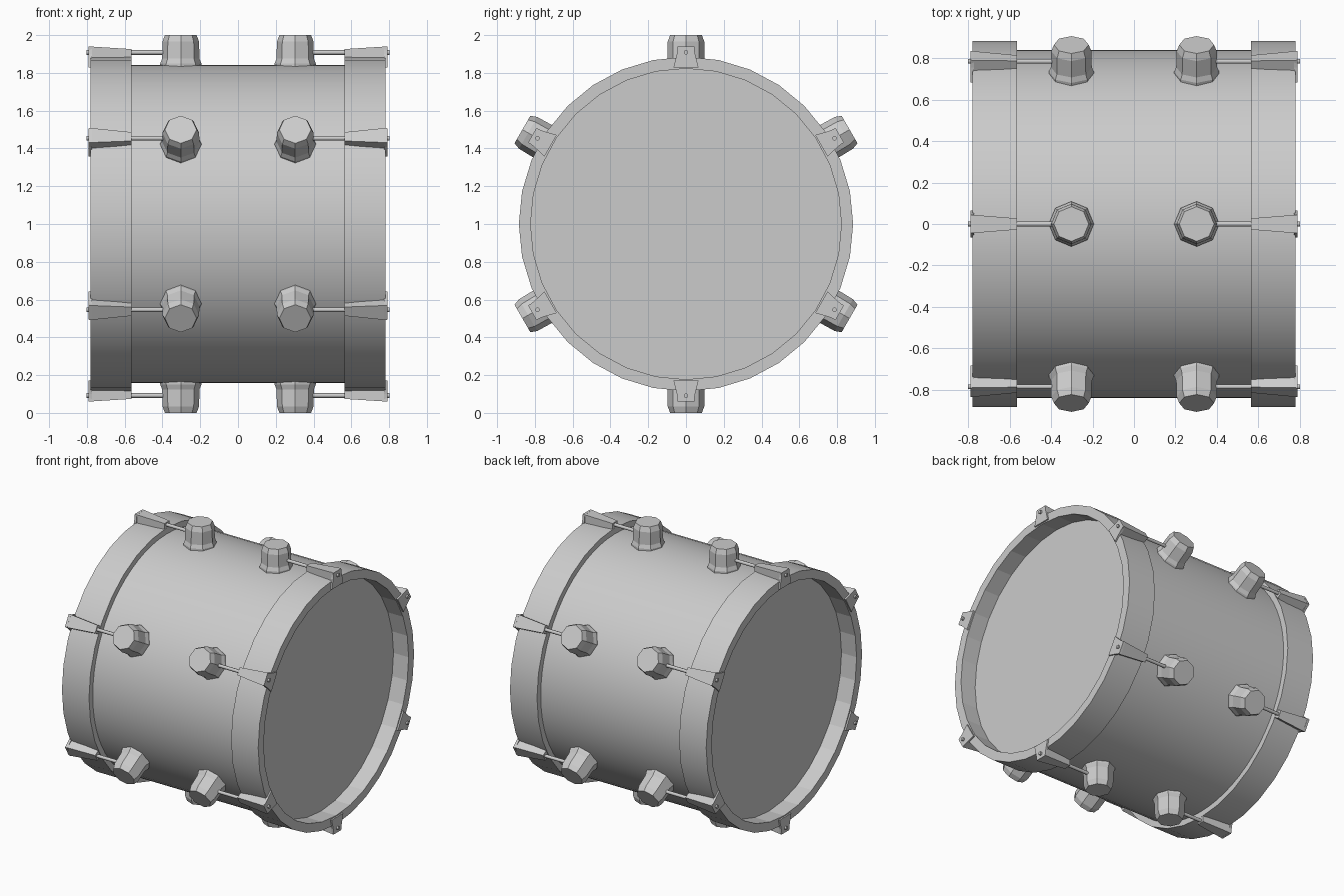
import bpy, bmesh
from math import radians, cos, sin, tau
from mathutils import Matrix

if "Cube" in bpy.data.objects:
    bpy.data.objects.remove(bpy.data.objects["Cube"])

CENTRE = Matrix.Translation((0, 0, 1))
ALONG_X = CENTRE @ Matrix.Rotation(radians(90), 4, 'Y')   # local z -> drum axis


def finish(name, bm, matrix, smooth_above=None):
    """Store a mesh; side faces lying beyond a given radius get smooth shading."""
    bmesh.ops.recalc_face_normals(bm, faces=bm.faces)
    if smooth_above is not None:
        for f in bm.faces:
            f.smooth = (abs(f.normal.z) < 0.5 and
                        all(v.co.xy.length > smooth_above for v in f.verts))
    bm.transform(matrix)
    bmesh.ops.recalc_face_normals(bm, faces=bm.faces)
    mesh = bpy.data.meshes.new(name)
    bm.to_mesh(mesh)
    bm.free()
    ob = bpy.data.objects.new(name, mesh)
    bpy.context.collection.objects.link(ob)
    return ob


def lathe(name, profile, sides, matrix, closed=False, smooth_above=None):
    """Turn (radius, height) points round local z; cap the ends unless closed."""
    bm = bmesh.new()
    rings = [[bm.verts.new((r * cos(tau * i / sides), r * sin(tau * i / sides), h))
              for i in range(sides)] for r, h in profile]
    pairs = list(zip(rings, rings[1:]))
    if closed:
        pairs.append((rings[-1], rings[0]))
    else:
        bm.faces.new(rings[0])
        bm.faces.new(rings[-1])
    for a, b in pairs:
        for i in range(sides):
            j = (i + 1) % sides
            bm.faces.new((a[i], a[j], b[j], b[i]))
    return finish(name, bm, matrix, smooth_above)


def loft_x(name, sections, matrix):
    """Join outlines given as (x, [(y, z), ...]) into a solid."""
    bm = bmesh.new()
    rings = [[bm.verts.new((x, y, z)) for y, z in pts] for x, pts in sections]
    bm.faces.new(rings[0])
    bm.faces.new(rings[-1])
    n = len(rings[0])
    for a, b in zip(rings, rings[1:]):
        for i in range(n):
            j = (i + 1) % n
            bm.faces.new((a[i], a[j], b[j], b[i]))
    return finish(name, bm, matrix)


def bar(hw, lo, hi):
    return [(-hw, lo), (hw, lo), (hw, hi), (-hw, hi)]


# Shell, closed at both ends by the drum heads
lathe("shell", [(0.842, -0.655), (0.842, 0.655)], 64, ALONG_X, smooth_above=0)

for sx, side in ((-1, "left"), (1, "right")):
    mirror = Matrix.Diagonal((sx, 1, 1, 1))
    flip = Matrix.Diagonal((1, 1, sx, 1))

    # Recessed head and the hoop around it
    lathe(f"{side}_head", [(0.835, 0.64), (0.835, 0.66)], 32, ALONG_X @ flip)
    lathe(f"{side}_hoop", [(0.885, 0.565), (0.885, 0.78), (0.823, 0.78), (0.823, 0.565)],
          32, ALONG_X @ flip, closed=True, smooth_above=0.85)

    for k in range(6):
        place = CENTRE @ Matrix.Rotation(radians(60 * k), 4, 'X') @ mirror
        tag = f"{side}_{k + 1}"

        # Eight-sided lug with flared foot and bevelled cap
        lathe(f"lug_{tag}", [(0.109, 0.80), (0.109, 0.85), (0.099, 0.875),
                             (0.097, 0.965), (0.084, 1.0)],
              8, place @ Matrix.Translation((0.303, 0, 0)))

        # Tension rod with a small head at its outer tip
        rod = place @ Matrix.Translation((0, 0, 0.908)) @ Matrix.Rotation(radians(90), 4, 'Y')
        lathe(f"rod_{tag}", [(0.012, 0.36), (0.012, 0.803)], 8, rod, smooth_above=0)

        # Claw: tapering arm over the hoop and hooked plate over its edge
        loft_x(f"claw_arm_{tag}", [(0.565, bar(0.027, 0.885, 0.926)),
                                   (0.788, bar(0.045, 0.872, 0.940))], place)
        plate = [(-0.066, 0.828), (0.066, 0.828), (0.048, 0.90),
                 (0.042, 0.94), (-0.042, 0.94), (-0.048, 0.90)]
        loft_x(f"claw_plate_{tag}", [(0.774, plate), (0.791, plate)], place)
